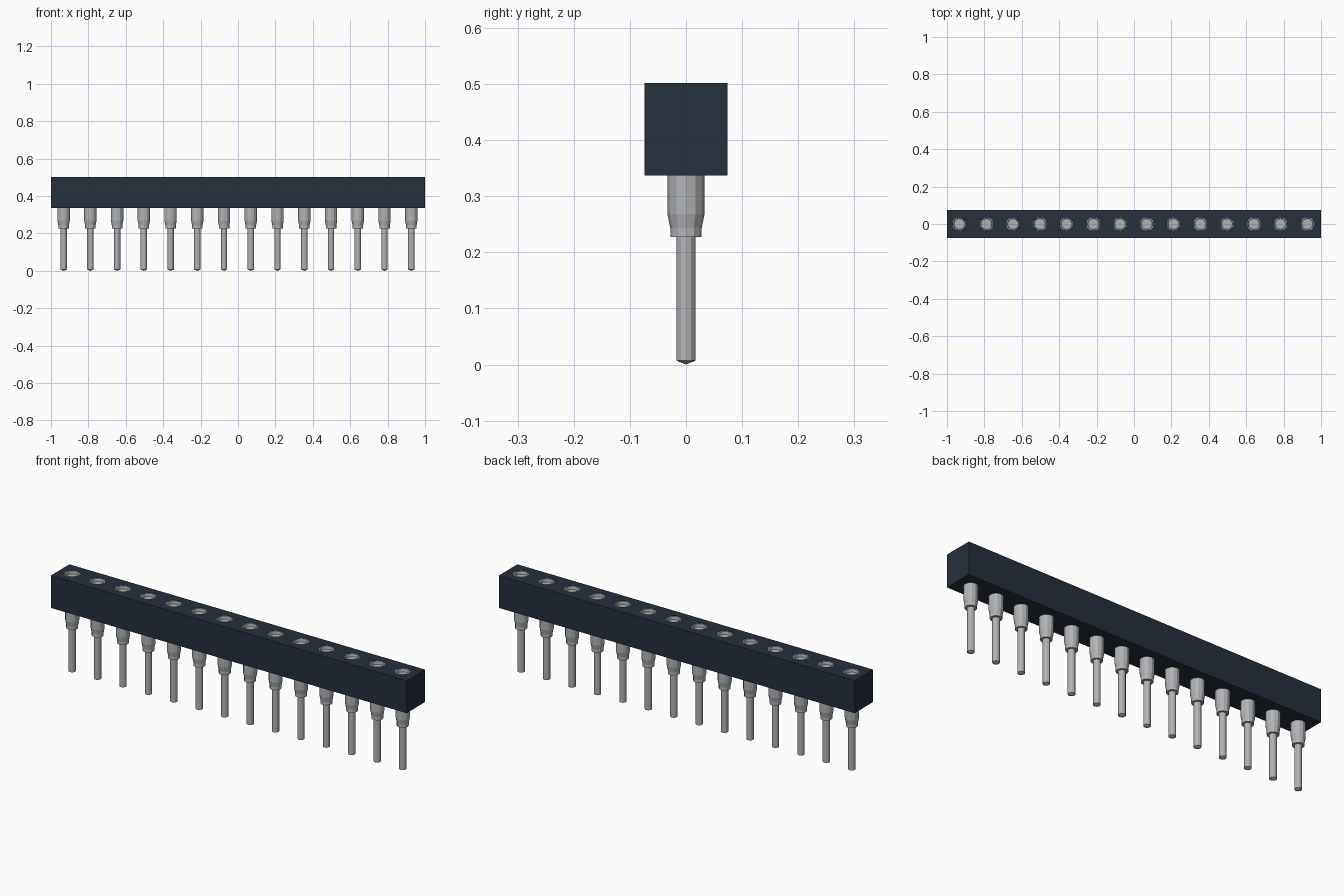
import bpy, bmesh, math
from mathutils import Matrix

cube = bpy.data.objects.get("Cube")
if cube:
    bpy.data.objects.remove(cube, do_unlink=True)

PIN_COUNT = 14
PITCH = 0.143
SHIFT = -0.003
BOTTOM, TOP = 0.337, 0.502
HALF_DEPTH = 0.074
SIDES = 12


def material(name, color, metallic=0.0):
    m = bpy.data.materials.new(name)
    m.use_nodes = True
    m.diffuse_color = (*color, 1)
    m.node_tree.nodes["Principled BSDF"].inputs["Base Color"].default_value = (*color, 1)
    return m


def add_object(name, bm, mat):
    mesh = bpy.data.meshes.new(name)
    bmesh.ops.recalc_face_normals(bm, faces=bm.faces)
    bm.to_mesh(mesh)
    bm.free()
    mesh.materials.append(mat)
    obj = bpy.data.objects.new(name, mesh)
    bpy.context.collection.objects.link(obj)
    return obj


def lathe(profile):
    """Revolve (radius, height) points around the vertical axis."""
    bm = bmesh.new()
    verts = [bm.verts.new((r, 0, z)) for r, z in profile]
    edges = [bm.edges.new(pair) for pair in zip(verts, verts[1:])]
    bmesh.ops.spin(bm, geom=verts + edges, cent=(0, 0, 0), axis=(0, 0, 1),
                   angle=math.tau, steps=SIDES, use_merge=True)
    bmesh.ops.remove_doubles(bm, verts=bm.verts, dist=0.0001)
    return bm


navy = material("dark navy plastic", (0.018, 0.029, 0.047))
silver = material("silver metal", (0.44, 0.45, 0.46))
centres = [SHIFT + (i - (PIN_COUNT - 1) / 2) * PITCH for i in range(PIN_COUNT)]

# Housing bar
bm = bmesh.new()
bmesh.ops.create_cube(bm, size=1, matrix=Matrix.Translation((0, 0, (BOTTOM + TOP) / 2))
                      @ Matrix.Diagonal((2, HALF_DEPTH * 2, TOP - BOTTOM, 1)))
housing = add_object("housing", bm, navy)

# Socket holes cut into the top of the housing
bm = bmesh.new()
for x in centres:
    bmesh.ops.create_cone(bm, cap_ends=True, segments=SIDES, radius1=0.037, radius2=0.037,
                          depth=0.2, matrix=Matrix.Translation((x, 0, 0.54)))
cutter = add_object("hole_cutter", bm, navy)
cutter.hide_render = True
cut = housing.modifiers.new("holes", 'BOOLEAN')
cut.operation = 'DIFFERENCE'
cut.solver = 'EXACT'
cut.object = cutter
bpy.context.view_layer.objects.active = housing
bpy.ops.object.modifier_apply(modifier=cut.name)
bpy.data.objects.remove(cutter, do_unlink=True)

# Turned pin: pointed tip, shaft, tapered collar
pin = add_object("pin_1", lathe([
    (0, 0), (0.017, 0.007), (0.017, 0.227), (0.028, 0.227), (0.028, 0.243),
    (0.033, 0.268), (0.033, 0.345), (0, 0.345)]), silver)

# Open socket cup set into the housing
cup = add_object("socket_1", lathe([
    (0, 0.442), (0.0365, 0.442), (0.0365, TOP - 0.001), (0.031, TOP - 0.001),
    (0.029, TOP - 0.016), (0, TOP - 0.016)]), silver)

# Repeat pins and sockets along the bar
for part, label in ((pin, "pin"), (cup, "socket")):
    part.location.x = centres[0]
    for i, x in enumerate(centres[1:], 2):
        copy = part.copy()
        copy.name = f"{label}_{i}"
        copy.location.x = x
        bpy.context.collection.objects.link(copy)
